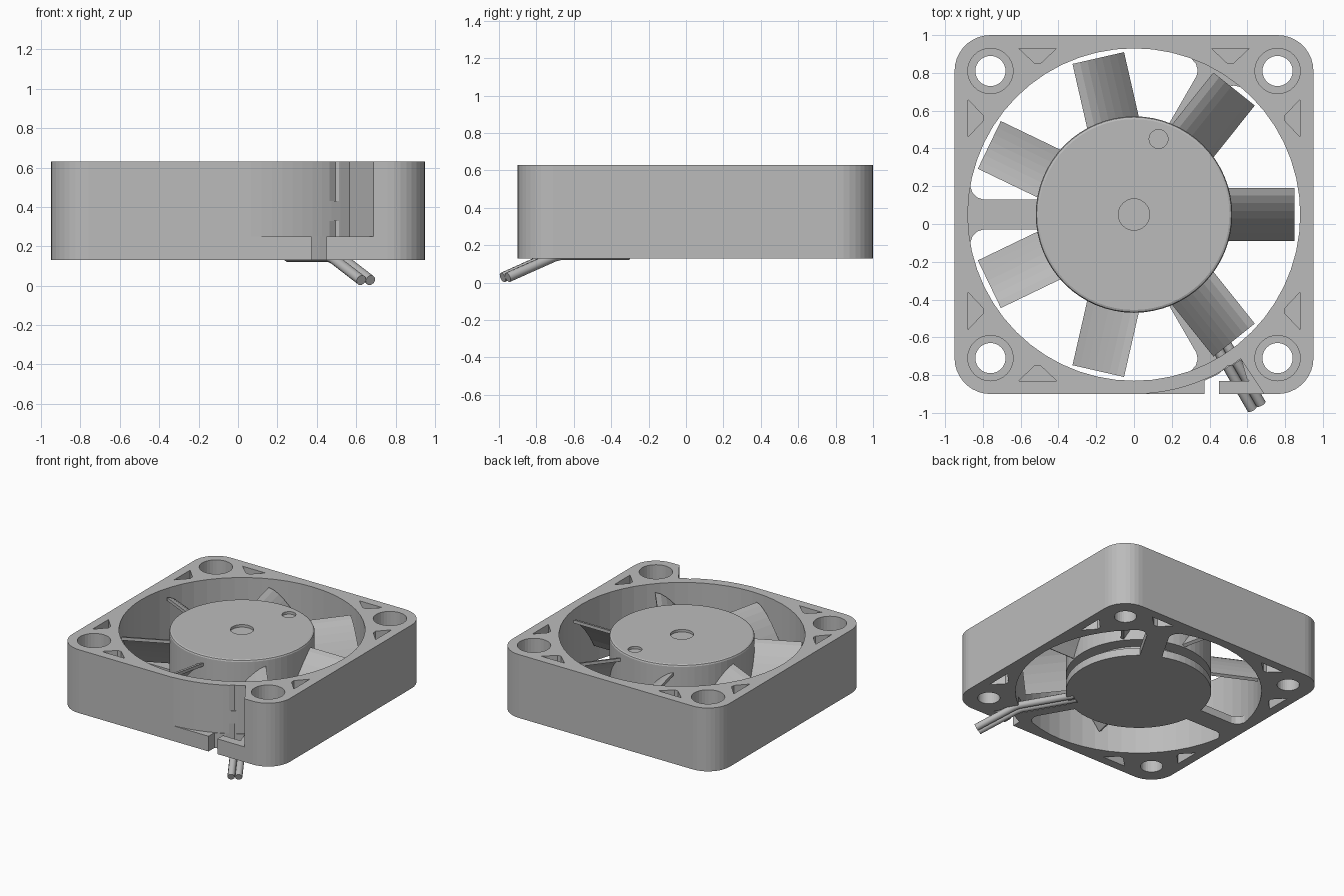
import bpy, bmesh, math
from math import cos, sin, radians, pi
from mathutils import Matrix, Vector

if "Cube" in bpy.data.objects:
    bpy.data.objects.remove(bpy.data.objects["Cube"], do_unlink=True)

CENTRE = Vector((0, 0.05, 0))
BOTTOM, TOP = 0.13, 0.63
AXIS = Matrix.Translation(CENTRE)

grey = bpy.data.materials.new("plain grey")
grey.use_nodes = True
colour = (0.5, 0.5, 0.5, 1)
grey.diffuse_color = colour
for node in grey.node_tree.nodes:
    if node.type == "BSDF_PRINCIPLED":
        node.inputs["Base Color"].default_value = colour


def prism(name, points, low, high, matrix=AXIS):
    """Extrude a flat outline along local z."""
    bm = bmesh.new()
    face = bm.faces.new([bm.verts.new((x, y, low)) for x, y in points])
    extruded = bmesh.ops.extrude_face_region(bm, geom=[face])["geom"]
    verts = [v for v in extruded if isinstance(v, bmesh.types.BMVert)]
    bmesh.ops.translate(bm, verts=verts, vec=(0, 0, high - low))
    bmesh.ops.recalc_face_normals(bm, faces=bm.faces)
    bm.transform(matrix)
    mesh = bpy.data.meshes.new(name)
    bm.to_mesh(mesh)
    bm.free()
    mesh.materials.append(grey)
    obj = bpy.data.objects.new(name, mesh)
    bpy.context.scene.collection.objects.link(obj)
    return obj


def arc(radius, start, end, steps, cx=0, cy=0):
    angles = [radians(start + (end - start) * i / steps) for i in range(steps + 1)]
    return [(cx + radius * cos(a), cy + radius * sin(a)) for a in angles]


def circle(radius, steps, cx=0, cy=0):
    return arc(radius, 0, 360, steps, cx, cy)[:-1]


def bake(obj):
    """Replace the mesh by its modified version."""
    graph = bpy.context.evaluated_depsgraph_get()
    mesh = bpy.data.meshes.new_from_object(obj.evaluated_get(graph))
    obj.modifiers.clear()
    obj.data = mesh


def cut(obj, points, low, high, matrix=AXIS):
    cutter = prism("cutter", points, low, high, matrix)
    cutter.hide_render = True
    mod = obj.modifiers.new("cut", "BOOLEAN")
    mod.operation = "DIFFERENCE"
    mod.solver = "EXACT"
    mod.object = cutter
    bake(obj)
    bpy.data.objects.remove(cutter, do_unlink=True)


def turned(degrees):
    return AXIS @ Matrix.Rotation(radians(degrees), 4, "Z")


# Square housing with rounded corners and a round bore
outline = []
for i, (sx, sy) in enumerate([(1, 1), (-1, 1), (-1, -1), (1, -1)]):
    outline += arc(0.19, 90 * i, 90 * i + 90, 9, 0.76 * sx, 0.76 * sy)
housing = prism("housing", outline, BOTTOM, TOP)
cut(housing, circle(0.88, 56), 0, 1)

# Screw holes with counterbores, and triangular pockets on both faces
pocket = [(0.61, 0.88), (0.41, 0.88), (0.495, 0.80), (0.525, 0.80)]
for sx in (-1, 1):
    for sy in (-1, 1):
        cut(housing, circle(0.12, 32, 0.76 * sx, 0.76 * sy), 0.23, 1)
        cut(housing, circle(0.08, 32, 0.76 * sx, 0.76 * sy), 0, 1)
        for shape in (pocket, [(y, x) for x, y in pocket]):
            mirrored = [(x * sx, y * sy) for x, y in shape]
            cut(housing, mirrored, 0.43, 1)
            cut(housing, mirrored, 0, 0.33)

# Cable recess in the front wall, hooked cable slot and cable channel
recess = [(0.05, -1.2)] + arc(0.95, -86, -53.5, 10) + [(0.82, -1.15)]
cut(housing, recess, 0.25, 1)
slot = arc(0.955, -67, -53.5, 5) + [(0.60, -0.88), (0.45, -0.88), (0.45, -1.2), (0.37, -1.2)]
cut(housing, slot, 0, 0.28)
cut(housing, [(0.8, 0), (0.99, 0), (0.99, 0.11), (0.8, 0.11)], 0, 0.2, turned(-60))

# Motor base and spindle
prism("motor_base", circle(0.52, 64), BOTTOM, 0.19)
prism("motor_spindle", circle(0.42, 48), 0.18, 0.30)

# Three struts flaring into the housing; the cable strut is half width
flare = [(0.45, 0.08), (0.80, 0.08), (0.83, 0.09), (0.855, 0.115), (0.87, 0.16), (0.91, 0.16)]
lower = [(x, -y) for x, y in reversed(flare)]
prism("left_strut", flare + lower, BOTTOM, 0.19, turned(180))
prism("back_strut", flare + lower, BOTTOM, 0.19, turned(60))
prism("cable_strut", [(0.45, 0), (0.91, 0)] + lower, BOTTOM, 0.19, turned(-60))

# Rotor hub with a softened rim and two shallow recesses
hub = prism("rotor_hub", circle(0.52, 64), 0.26, TOP)
bm = bmesh.new()
bm.from_mesh(hub.data)
rim = [e for e in bm.edges if all(v.co.z > TOP - 0.01 for v in e.verts)]
bmesh.ops.bevel(bm, geom=rim, offset=0.015, segments=2, profile=0.5, affect="EDGES")
bm.to_mesh(hub.data)
bm.free()
cut(hub, circle(0.083, 32), TOP - 0.02, 1)
cut(hub, circle(0.05, 24, 0.13, 0.40), TOP - 0.02, 1)

# Seven curved blades, steep on the leading edge
steps, thick = 7, 0.025
upper, under = [], []
for i in range(steps + 1):
    s = i / steps
    t, z = -0.14 + 0.28 * s, 0.28 + 0.29 * (1 - (1 - s) ** 1.6)
    normal = Vector((-0.29 * 1.6 * (1 - s) ** 0.6, 0.28)).normalized()
    upper.append((t, z))
    under.append((t - normal.x * thick, z - normal.y * thick))
section = upper + [p for p in reversed(under) if p[0] <= 0.14]
to_radial = Matrix(((0, 0, 1, 0), (1, 0, 0, 0), (0, 1, 0, 0), (0, 0, 0, 1)))
for i in range(7):
    prism(f"blade_{i + 1}", section, 0.48, 0.85, turned(360 * i / 7) @ to_radial)

# Two wires along the cable strut, bending down and out
for i, offset in enumerate((0.027, 0.081)):
    curve = bpy.data.curves.new(f"wire_{i + 1}", "CURVE")
    curve.dimensions = "3D"
    curve.bevel_depth = 0.027
    curve.bevel_resolution = 3
    curve.use_fill_caps = True
    path = [(0.46, 0.147), (0.88, 0.147), (0.92, 0.138), (1.205, 0.028)]
    spline = curve.splines.new("POLY")
    spline.points.add(len(path) - 1)
    for point, (r, z) in zip(spline.points, path):
        point.co = (*(turned(-60) @ Vector((r, offset, z))), 1)
    curve.materials.append(grey)
    wire = bpy.data.objects.new(curve.name, curve)
    bpy.context.scene.collection.objects.link(wire)
